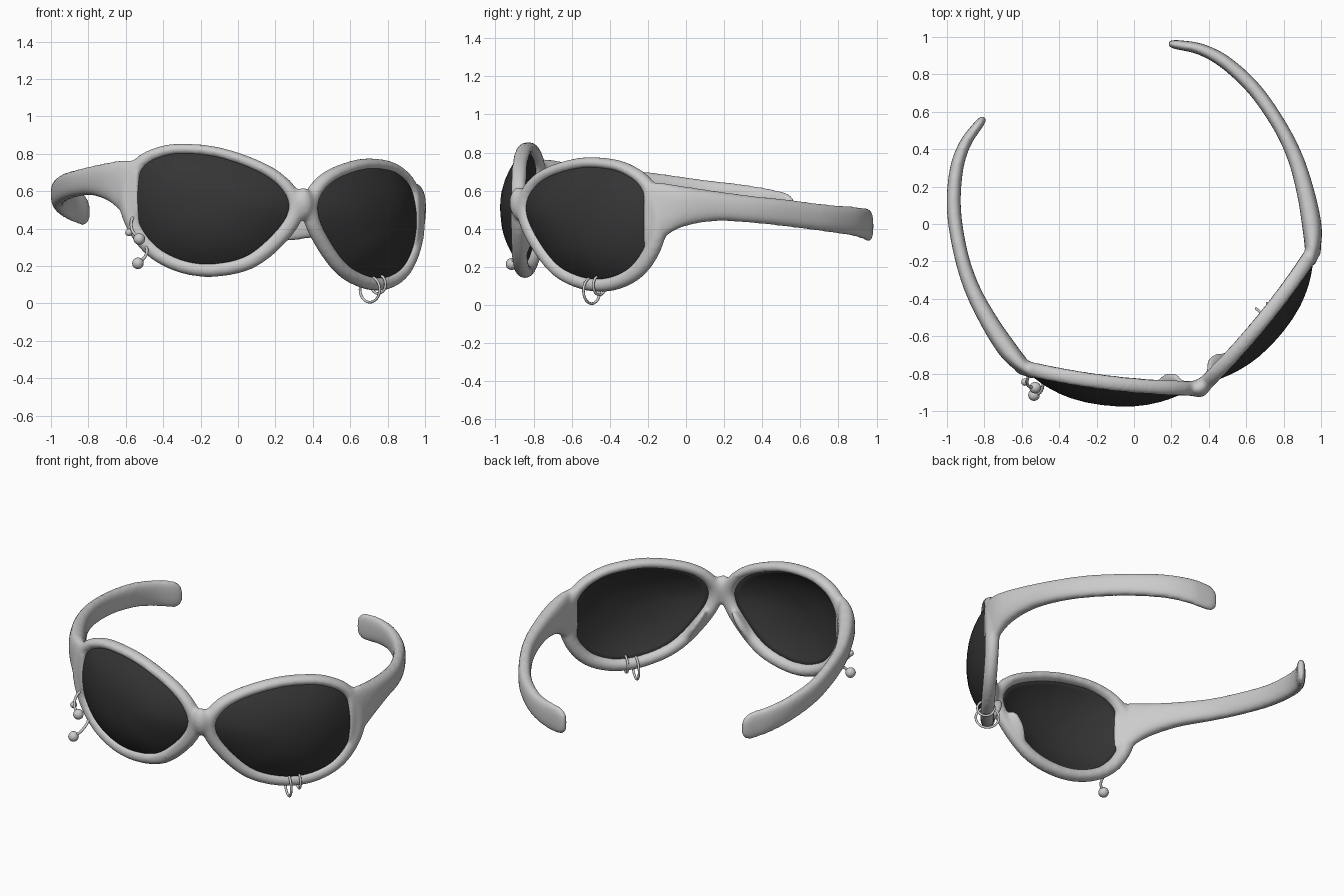
import bpy, bmesh, math
from mathutils import Vector

if "Cube" in bpy.data.objects:
    bpy.data.objects.remove(bpy.data.objects["Cube"])

TURN, ROLL = math.radians(21.85), -0.075


def world(side, u, v, w):
    """Head frame (u sideways, v backwards, w up), turned and slightly rolled."""
    u *= side
    c, s = math.cos(TURN), math.sin(TURN)
    return Vector((c * u - s * v, s * u + c * v, w + ROLL * u))


def spline(pts, n, closed):
    """Catmull-Rom samples through points of any dimension."""
    out, m = [], len(pts)
    get = (lambda i: pts[i % m]) if closed else (lambda i: pts[max(0, min(m - 1, i))])
    for i in range(m if closed else m - 1):
        p = [get(i + k) for k in (-1, 0, 1, 2)]
        for j in range(n):
            t = j / n
            out.append([0.5 * (2 * b + (c - a) * t + (2 * a - 5 * b + 4 * c - d) * t * t
                               + (3 * b - a - 3 * c + d) * t ** 3) for a, b, c, d in zip(*p)])
    if not closed:
        out.append(list(pts[-1]))
    return out


def loft(bm, rings, closed=False):
    """Skin a list of rings, capping the ends when open."""
    vs = [[bm.verts.new(p) for p in r] for r in rings]
    n = len(vs[0])
    for i in range(len(vs) if closed else len(vs) - 1):
        a, b = vs[i], vs[(i + 1) % len(vs)]
        for j in range(n):
            bm.faces.new((a[j], a[(j + 1) % n], b[(j + 1) % n], b[j]))
    if not closed:
        bm.faces.new(vs[0])
        bm.faces.new(vs[-1])


def finish(bm, name):
    bmesh.ops.recalc_face_normals(bm, faces=bm.faces)
    me = bpy.data.meshes.new(name)
    bm.to_mesh(me)
    bm.free()
    for p in me.polygons:
        p.use_smooth = True
    ob = bpy.data.objects.new(name, me)
    bpy.context.collection.objects.link(ob)
    return ob


# Lens outline (distance from nose, height) on a plane slanting back from the bridge
OUTLINE = spline([(.559, .758), (.40, .75), (.223, .693), (.117, .62), (.069, .525),
                  (.10, .42), (.206, .285), (.31, .21), (.46, .175), (.594, .195),
                  (.709, .267), (.788, .40), (.806, .54), (.753, .673), (.665, .735)], 6, True)
NORMAL = (.482, -.876)


def on_plane(side, a, w, out=0.0):
    out += .027 - .025 * ((a - .43) / .4) ** 2  # gentle wrap
    return world(side, a + NORMAL[0] * out, -.95 + .55 * a + NORMAL[1] * out, w)


# Arm stations: u, v, top, bottom, half thickness
ARM = spline([(.79, -.555, .70, .37, .025), (.838, -.475, .705, .41, .042),
              (.877, -.37, .69, .475, .052), (.912, -.20, .667, .508, .048),
              (.932, 0, .643, .50, .042), (.918, .2, .624, .479, .038),
              (.865, .43, .595, .45, .038), (.775, .62, .577, .422, .036),
              (.68, .733, .562, .395, .031), (.59, .793, .55, .374, .026)], 6, False)


def add_rim(bm, side):
    rings, n = [], len(OUTLINE)
    for i, (a, w) in enumerate(OUTLINE):
        p, q = OUTLINE[i - 1], OUTLINE[(i + 1) % n]
        d = Vector((q[0] - p[0], q[1] - p[1])).normalized()
        o = Vector((d.y, -d.x))
        slim = 1 - .22 * max(0, o.y)  # thinner brow
        ring = []
        for k in range(16):
            t = math.tau * k / 16
            r = (.031 + .039 * math.cos(t)) * slim
            ring.append(on_plane(side, a + o.x * r, w + o.y * r, .042 * math.sin(t)))
        rings.append(ring)
    loft(bm, rings, True)


def add_arm(bm, side):
    rings = []
    stations = [(s, 1.0) for s in ARM]
    # rounded tip
    u, v, top, bot, th = ARM[-1]
    for e in (.3, .55, .75, .9, 1.0):
        stations.append(((u - .06 * e, v + .034 * e, top - .014 * e, bot - .008 * e, th),
                         max(.2, math.sqrt(1 - e * e))))
    for i, (s, k) in enumerate(stations):
        p, q = stations[max(0, i - 1)][0], stations[min(len(stations) - 1, i + 1)][0]
        d = Vector((q[0] - p[0], q[1] - p[1])).normalized()
        mid, half = (s[2] + s[3]) / 2, (s[2] - s[3]) / 2 * (.45 + .55 * k)
        ring = []
        for j in range(24):
            t = math.tau * j / 24
            c, z = math.cos(t), math.sin(t)
            c = math.copysign(abs(c) ** .8, c) * s[4] * (.4 + .6 * k)
            z = math.copysign(abs(z) ** .8, z) * half
            ring.append(world(side, s[0] + d.y * c, s[1] - d.x * c, mid + z))
        rings.append(ring)
    loft(bm, rings)


def add_blob(bm, side, center, size, lean=0.0):
    made = bmesh.ops.create_uvsphere(bm, u_segments=16, v_segments=10, radius=1)
    for vert in made["verts"]:
        x, y, z = vert.co
        vert.co = world(side, center[0] + size[0] * x + lean * z,
                        center[1] + size[1] * y, center[2] + size[2] * z)


# Frame: rims, arms, bridge and nose pads fused into one smooth body
bm = bmesh.new()
for side in (-1, 1):
    add_rim(bm, side)
    add_arm(bm, side)
    add_blob(bm, side, (.143, -.855, .335), (.03, .05, .10), -.06)
add_blob(bm, 1, (0, -.945, .535), (.055, .05, .085))
frame = finish(bm, "frame")
fuse = frame.modifiers.new("fuse", "REMESH")
fuse.mode = "VOXEL"
fuse.voxel_size = .011
fuse.use_smooth_shade = True
soft = frame.modifiers.new("soften", "SMOOTH")
soft.factor, soft.iterations = .5, 14

# Lenses: dark domes inside the rims
dark = bpy.data.materials.new("dark_lens")
dark.diffuse_color = (.035, .035, .035, 1)
dark.use_nodes = True
dark.node_tree.nodes["Principled BSDF"].inputs["Base Color"].default_value = dark.diffuse_color
CA, CW = .45, .47
for side, name in ((-1, "lens_left"), (1, "lens_right")):
    bm = bmesh.new()
    rings = []
    for back in (0, 1):
        for t in ((.03, .2, .4, .55, .7, .8, .9, .96, 1) if not back else (1, .9, .7, .4, .03)):
            h = .018 + .104 * (1 - t ** 2.4) - .025 * back
            rings.append([on_plane(side, CA + (a - CA) * t * 1.02, CW + (w - CW) * t * 1.02, h)
                          for a, w in OUTLINE])
    loft(bm, rings)
    finish(bm, name).data.materials.append(dark)


# Small rings around the lower rim
def ring(name, center, radius):
    bpy.ops.mesh.primitive_torus_add(major_segments=40, minor_segments=10, major_radius=radius,
                                     minor_radius=.007, location=center)
    ob = bpy.context.object
    ob.name = name
    ob.rotation_euler = Vector((.634, .773, 0)).to_track_quat("Z", "Y").to_euler()
    bpy.ops.object.shade_smooth()


ring("large_ring", (.705, -.495, .075), .068)
ring("small_ring", (.75, -.455, .103), .05)


# Curved studs with ball ends on the other rim
def bar(name, pts):
    cu = bpy.data.curves.new(name, "CURVE")
    cu.dimensions = "3D"
    cu.bevel_depth, cu.bevel_resolution, cu.use_fill_caps = .008, 3, True
    sp = cu.splines.new("POLY")
    samples = spline(pts, 6, False)
    sp.points.add(len(samples) - 1)
    for p, co in zip(sp.points, samples):
        p.co = (*co, 1)
    bpy.context.collection.objects.link(bpy.data.objects.new(name, cu))


def ball(name, co, r):
    bpy.ops.mesh.primitive_uv_sphere_add(segments=20, ring_count=12, radius=r, location=co)
    bpy.context.object.name = name
    bpy.ops.object.shade_smooth()


bar("lower_stud_bar", [(-.535, -.915, .215), (-.497, -.895, .25), (-.487, -.84, .29), (-.51, -.78, .33)])
bar("upper_stud_bar", [(-.528, -.875, .345), (-.565, -.865, .39), (-.57, -.83, .44),
                       (-.55, -.79, .47), (-.54, -.775, .45)])
ball("lower_stud_ball", (-.535, -.915, .215), .031)
ball("upper_stud_ball", (-.528, -.875, .345), .031)
ball("side_stud_ball", (-.583, -.845, .38), .02)
